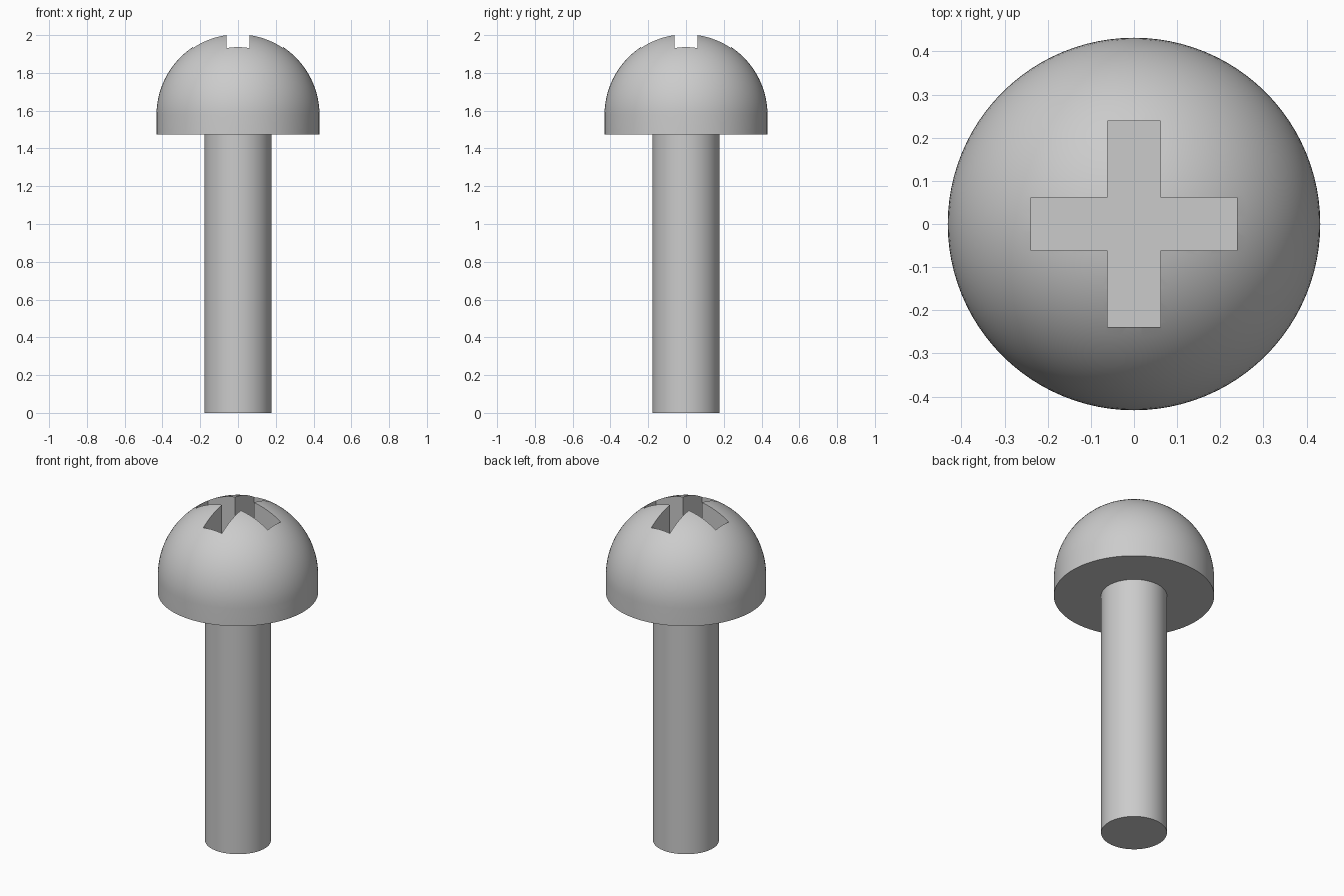
import bpy, bmesh
from math import sin, cos, pi, radians

HEAD_R, SHAFT_R = 0.4317, 0.1773
HEAD_Z, DOME_Z = 1.4735, 1.577      # underside of head, start of dome
SLOT_W, SLOT_L, SLOT_Z = 0.0614, 0.239, 1.77   # half width, half length, floor
SIDES, RINGS = 96, 24

if "Cube" in bpy.data.objects:
    bpy.data.objects.remove(bpy.data.objects["Cube"])

steel = bpy.data.materials.new("grey_steel")
steel.use_nodes = True
steel.diffuse_color = (0.6, 0.6, 0.6, 1)
steel.node_tree.nodes["Principled BSDF"].inputs["Base Color"].default_value = (0.6, 0.6, 0.6, 1)


def add_object(name, bm):
    bmesh.ops.recalc_face_normals(bm, faces=bm.faces)
    mesh = bpy.data.meshes.new(name)
    bm.to_mesh(mesh)
    bm.free()
    mesh.materials.append(steel)
    obj = bpy.data.objects.new(name, mesh)
    bpy.context.collection.objects.link(obj)
    return obj


def select_only(obj):
    bpy.ops.object.select_all(action='DESELECT')
    obj.select_set(True)
    bpy.context.view_layer.objects.active = obj


def lathe(name, profile, tip=None):
    """Revolve (radius, z) points; flat base, and a flat top or a tip point."""
    bm = bmesh.new()
    rings = [[bm.verts.new((r * cos(2 * pi * i / SIDES), r * sin(2 * pi * i / SIDES), z))
              for i in range(SIDES)] for r, z in profile]
    for low, high in zip(rings, rings[1:]):
        for i in range(SIDES):
            j = (i + 1) % SIDES
            bm.faces.new((low[i], low[j], high[j], high[i]))
    bm.faces.new(rings[0][::-1])
    if tip is None:
        bm.faces.new(rings[-1])
    else:
        top = bm.verts.new((0, 0, tip))
        for i in range(SIDES):
            bm.faces.new((rings[-1][i], rings[-1][(i + 1) % SIDES], top))
    return add_object(name, bm)


# Round shaft
shaft = lathe("shaft", [(SHAFT_R, 0), (SHAFT_R, HEAD_Z)])

# Domed head with a short straight rim
dome = [(HEAD_R * cos(pi / 2 * k / RINGS), DOME_Z + HEAD_R * sin(pi / 2 * k / RINGS))
        for k in range(RINGS)]
head = lathe("head", [(HEAD_R, HEAD_Z)] + dome, tip=DOME_Z + HEAD_R)

# Cross-shaped cutter: one quarter outline turned four times, then extruded
bm = bmesh.new()
outline = []
for turn in range(4):
    c, s = [(1, 0), (0, 1), (-1, 0), (0, -1)][turn]
    for x, y in [(SLOT_L, -SLOT_W), (SLOT_L, SLOT_W), (SLOT_W, SLOT_W)]:
        outline.append(bm.verts.new((x * c - y * s, x * s + y * c, SLOT_Z)))
base = bm.faces.new(outline)
extruded = bmesh.ops.extrude_face_region(bm, geom=[base], use_keep_orig=True)
bmesh.ops.translate(bm, vec=(0, 0, 0.5),
                    verts=[g for g in extruded["geom"] if isinstance(g, bmesh.types.BMVert)])
cutter = add_object("cross_slot_cutter", bm)
cutter.hide_render = True

# Cut the cross slot into the head
slot = head.modifiers.new("cross_slot", 'BOOLEAN')
slot.operation = 'DIFFERENCE'
slot.solver = 'EXACT'
slot.object = cutter
select_only(head)
bpy.ops.object.modifier_apply(modifier=slot.name)
bpy.data.objects.remove(cutter)

# Smooth round surfaces, sharp edges kept
for obj in (shaft, head):
    select_only(obj)
    bpy.ops.object.shade_smooth_by_angle(angle=radians(30))
